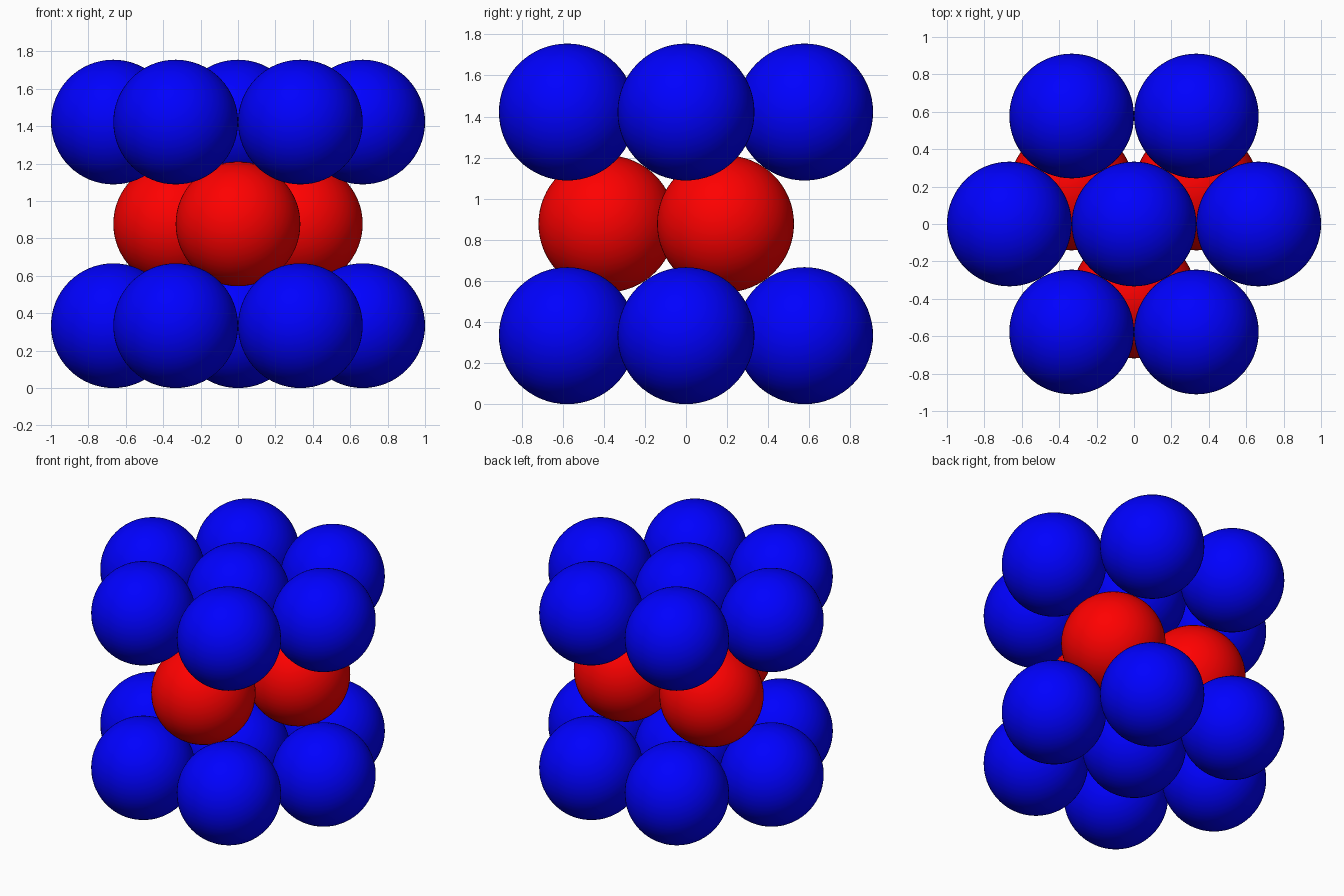
import bpy
from math import sqrt, radians, cos, sin

if "Cube" in bpy.data.objects:
    bpy.data.objects.remove(bpy.data.objects["Cube"])

R = 1 / 3                      # sphere radius
GAP = 2 * R * sqrt(2 / 3)      # height between close-packed layers


def colour(name, rgb):
    mat = bpy.data.materials.new(name)
    mat.diffuse_color = (*rgb, 1)
    mat.use_nodes = True
    mat.node_tree.nodes["Principled BSDF"].inputs["Base Color"].default_value = mat.diffuse_color
    return mat


def ball(name, x, y, z, mat):
    bpy.ops.mesh.primitive_uv_sphere_add(segments=64, ring_count=32, radius=R, location=(x, y, z))
    obj = bpy.context.object
    obj.name = name
    obj.data.materials.append(mat)
    bpy.ops.object.shade_smooth()


def ring(name, count, radius, start, z, mat):
    for i in range(count):
        a = radians(start + 360 * i / count)
        ball(f"{name}_{i + 1}", radius * cos(a), radius * sin(a), z, mat)


blue = colour("blue", (0.0, 0.0, 1.0))
red = colour("red", (1.0, 0.0, 0.0))

# Identical hexagonal layers at bottom and top
for layer, z in (("bottom", R), ("top", R + 2 * GAP)):
    ball(f"{layer}_centre_sphere", 0, 0, z, blue)
    ring(f"{layer}_ring_sphere", 6, 2 * R, 0, z, blue)

# Three spheres nested in the hollows between them
ring("middle_sphere", 3, 2 * R / sqrt(3), 30, R + GAP, red)
